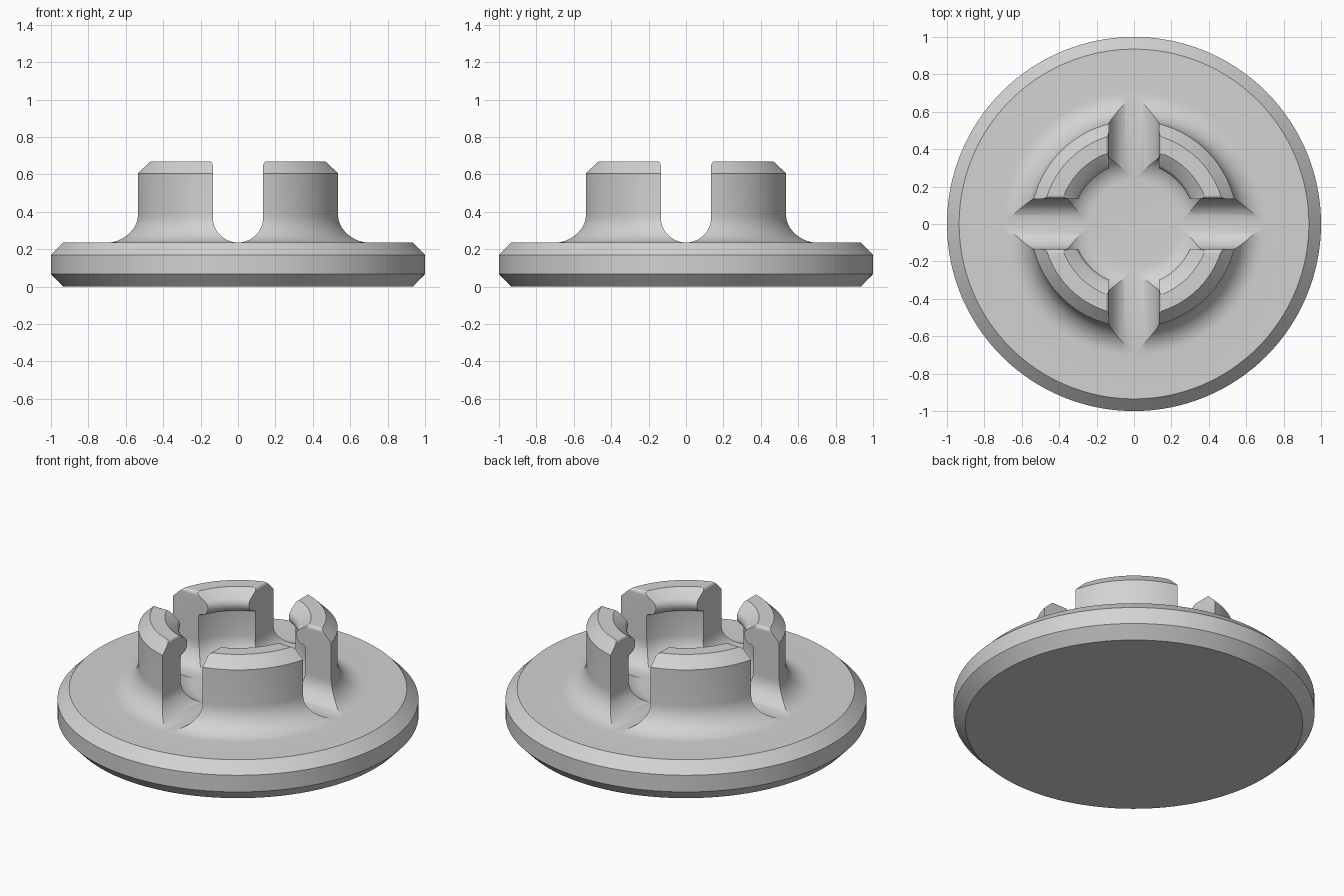
import bpy, bmesh, math
from mathutils import Vector

if "Cube" in bpy.data.objects:
    bpy.data.objects.remove(bpy.data.objects["Cube"])

FLOOR, TOP = 0.235, 0.67
SLOT = 0.135          # half width of the cross slots


def arc(cx, cz, rx, rz, a0, a1, n):
    """Points on an elliptical arc, angles in degrees."""
    out = []
    for i in range(n + 1):
        a = math.radians(a0 + (a1 - a0) * i / n)
        out.append((cx + rx * math.cos(a), cz + rz * math.sin(a)))
    return out


def finish(bm, name):
    bmesh.ops.remove_doubles(bm, verts=bm.verts, dist=1e-5)
    bmesh.ops.recalc_face_normals(bm, faces=bm.faces)
    mesh = bpy.data.meshes.new(name)
    bm.to_mesh(mesh)
    bm.free()
    obj = bpy.data.objects.new(name, mesh)
    bpy.context.collection.objects.link(obj)
    return obj


def lathe(profile, name, steps=128):
    bm = bmesh.new()
    vs = [bm.verts.new((r, 0, z)) for r, z in profile]
    es = [bm.edges.new(p) for p in zip(vs, vs[1:])]
    bmesh.ops.spin(bm, geom=vs + es, cent=(0, 0, 0), axis=(0, 0, 1),
                   angle=2 * math.pi, steps=steps, use_duplicate=False)
    return finish(bm, name)


def slot_cutter(angle, name):
    # U-shaped section with a slight flare at the top
    half = arc(0, FLOOR + 0.001 + SLOT, SLOT, SLOT, -90, 0, 14)
    half += arc(SLOT + 0.02, TOP - 0.02, 0.02, 0.0205, 180, 90, 5)
    half.append((SLOT + 0.02, TOP + 0.1))
    section = half + [(-x, z) for x, z in reversed(half[1:])]
    bm = bmesh.new()
    face = bm.faces.new([bm.verts.new((-0.8, x, z)) for x, z in section])
    ext = bmesh.ops.extrude_face_region(bm, geom=[face])
    moved = [g for g in ext["geom"] if isinstance(g, bmesh.types.BMVert)]
    bmesh.ops.translate(bm, verts=moved, vec=Vector((1.6, 0, 0)))
    obj = finish(bm, name)
    obj.rotation_euler.z = angle
    obj.hide_render = True
    return obj


# Half section: chamfered disc, filleted collar, rounded inner lip, floor
profile = [(0, 0), (0.935, 0), (1, 0.068), (1, 0.17), (0.935, FLOOR)]
profile += arc(0.702, FLOOR + 0.15, 0.15, 0.15, 270, 180, 12)     # outer fillet
profile += [(0.552, 0.605), (0.488, TOP), (0.405, TOP)]           # post top
profile += arc(0.377, 0.59, 0.05, 0.05, 135, 240, 10)             # inner lip
profile += arc(0.367, 0.525, 0.018, 0.018, 60, 0, 4)              # undercut
profile += arc(0.235, FLOOR + 0.15, 0.15, 0.15, 0, -90, 12)       # inner fillet
profile.append((0, FLOOR))
socket = lathe(profile, "snap_socket")

# Cross slots divide the collar into four posts
for i in range(2):
    cutter = slot_cutter(i * math.pi / 2, f"slot_cutter_{i + 1}")
    mod = socket.modifiers.new("slot", "BOOLEAN")
    mod.operation = "DIFFERENCE"
    mod.solver = "EXACT"
    mod.object = cutter
    bpy.context.view_layer.objects.active = socket
    bpy.context.view_layer.update()
    bpy.ops.object.modifier_apply(modifier=mod.name)
    bpy.data.objects.remove(cutter)

# Single grey finish
grey = bpy.data.materials.new("light_grey")
grey.diffuse_color = (0.65, 0.65, 0.65, 1)
grey.use_nodes = True
grey.node_tree.nodes["Principled BSDF"].inputs["Base Color"].default_value = grey.diffuse_color
socket.data.materials.clear()
socket.data.materials.append(grey)

bpy.ops.object.select_all(action="DESELECT")
socket.select_set(True)
bpy.context.view_layer.objects.active = socket
bpy.ops.object.shade_smooth_by_angle(angle=math.radians(30))
